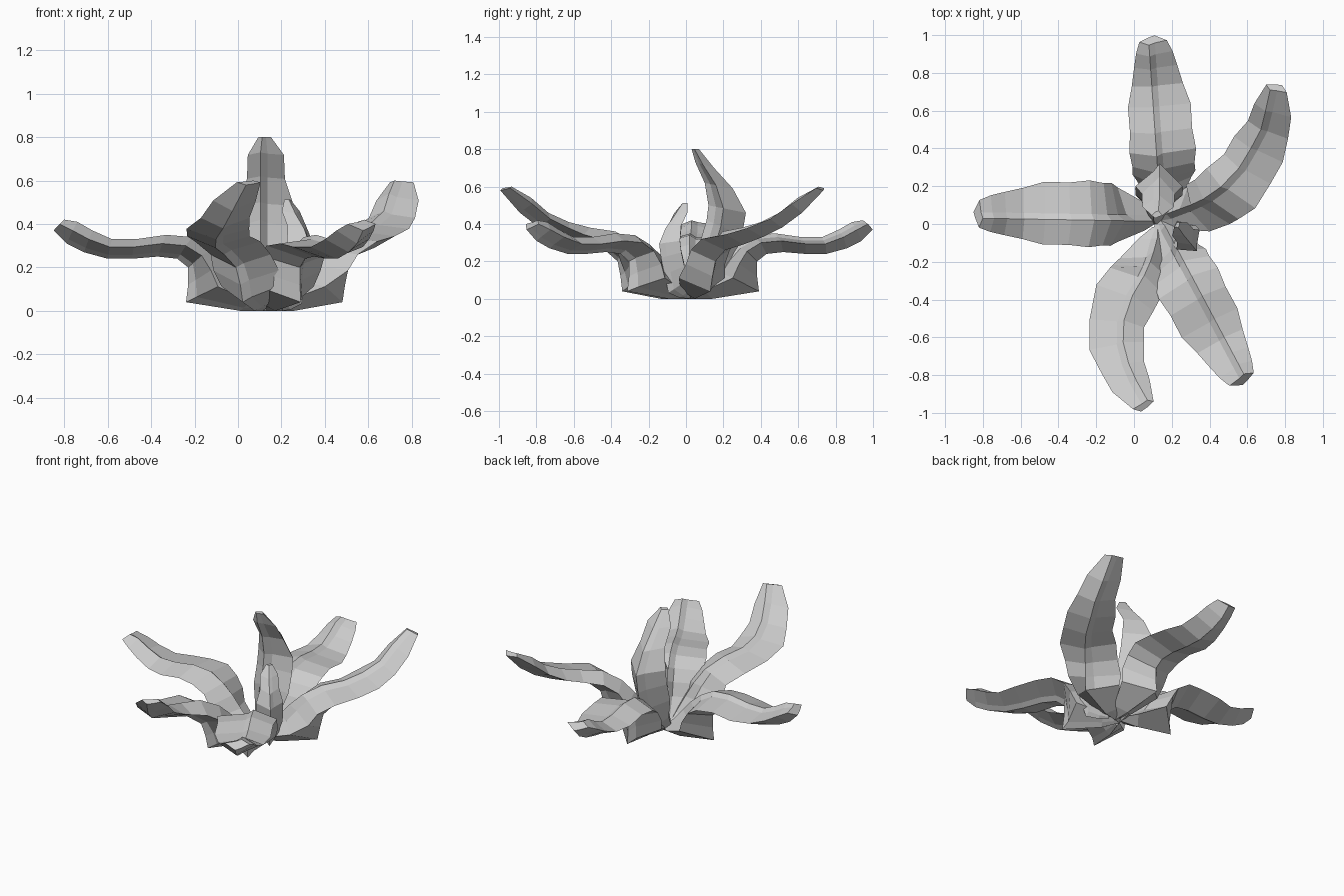
import bpy, bmesh
from math import atan2, cos, sin, radians
from mathutils import Vector, Matrix

start = bpy.data.objects.get("Cube")
if start:
    bpy.data.objects.remove(start, do_unlink=True)

# Single leaf colour
grey = bpy.data.materials.new("leaf grey")
grey.use_nodes = True
colour = (0.6, 0.6, 0.6, 1)
grey.diffuse_color = colour
grey.node_tree.nodes["Principled BSDF"].inputs["Base Color"].default_value = colour

# Stations: keel reach and height, half width, crest reach and height
spreading = [
    (0.00, 0.00, .02, 0.00, .04), (0.12, 0.00, .07, 0.04, .07),
    (0.37, 0.04, .15, 0.12, .16), (0.36, 0.12, .16, 0.18, .23),
    (0.36, 0.20, .17, 0.25, .29), (0.41, 0.24, .17, 0.34, .34),
    (0.50, 0.25, .17, 0.46, .35), (0.62, 0.24, .16, 0.60, .33),
    (0.73, 0.24, .14, 0.71, .33), (0.84, 0.27, .11, 0.80, .37),
    (0.92, 0.31, .10, 0.87, .41), (0.98, 0.37, .07, 0.93, .42)]
rising = [
    (0.00, 0.00, .02, 0.00, .04), (0.12, 0.00, .07, 0.05, .08),
    (0.33, 0.04, .14, 0.12, .16), (0.34, 0.12, .15, 0.18, .23),
    (0.36, 0.20, .16, 0.25, .30), (0.43, 0.26, .16, 0.36, .36),
    (0.55, 0.29, .15, 0.50, .38), (0.66, 0.33, .14, 0.62, .41),
    (0.77, 0.38, .12, 0.73, .46), (0.87, 0.46, .10, 0.82, .54),
    (0.97, 0.58, .06, 0.92, .60)]
upright = [
    (0.00, 0.00, .02, 0.00, .04), (0.10, 0.01, .05, 0.02, .10),
    (0.22, 0.05, .09, 0.05, .20), (0.26, 0.20, .12, 0.08, .32),
    (0.30, 0.34, .13, 0.11, .42), (0.32, 0.46, .12, 0.12, .50),
    (0.25, 0.59, .09, 0.10, .62), (0.15, 0.70, .08, 0.05, .73),
    (0.07, 0.80, .03, 0.03, .80)]

# Sideways curves of the two rising leaves
straight = [0] * len(spreading)
late_bend = [0, .02, .06, .07, .09, .14, .17, .16, .12, .07, 0]
early_bend = [0, .07, .18, .18, .18, .18, .17, .14, .11, .06, 0]


def leaf(name, stations, root, angle, bends=straight, scale=1):
    """Fleshy blade with a keel below, a crest above and a stepped rib."""
    bm = bmesh.new()
    keel = [Vector((s[0], -b, s[1])) for s, b in zip(stations, bends)]
    crest = [Vector((s[3], -b * s[3] / max(s[0], .01), s[4]))
             for s, b in zip(stations, bends)]
    rows = []
    last = len(keel) - 1
    for i, station in enumerate(stations):
        along = keel[min(i + 1, last)] - keel[max(i - 1, 0)]
        turn = atan2(along.y, Vector((along.x, along.z)).length)
        side = Vector((-sin(turn), cos(turn), 0))
        # Alternating widths give the wavy margin
        half = station[2] * (1.04 if i % 2 else .97)
        rib = side * min(.016, half * .3)
        margin = keel[i].lerp(crest[i], .6)
        step = (crest[i] - keel[i]) * .2
        loop = [margin + side * half * .9, crest[i] + rib,
                crest[i] - rib - step, margin - side * half * 1.1,
                keel[i] - rib, keel[i] + rib + step]
        rows.append([bm.verts.new(p) for p in loop])
    for a, b in zip(rows, rows[1:]):
        for j in range(6):
            k = (j + 1) % 6
            bm.faces.new((a[j], a[k], b[k], b[j]))
    bm.faces.new(rows[-1])
    bm.faces.new(rows[0][::-1])
    bmesh.ops.recalc_face_normals(bm, faces=bm.faces)
    place = (Matrix.Translation((*root, 0))
             @ Matrix.Rotation(radians(angle), 4, "Z") @ Matrix.Scale(scale, 4))
    bmesh.ops.transform(bm, matrix=place, verts=bm.verts)
    mesh = bpy.data.meshes.new(name)
    bm.to_mesh(mesh)
    bm.free()
    mesh.materials.append(grey)
    obj = bpy.data.objects.new(name, mesh)
    bpy.context.collection.objects.link(obj)


# Outer rosette
leaf("right_leaf", spreading, (.13, .03), 179)
leaf("back_leaf", spreading, (.16, .02), 94)
leaf("front_left_leaf", spreading, (.13, .02), -62)
leaf("back_left_leaf", rising, (.12, .02), 48, early_bend)
leaf("front_leaf", rising, (.12, -.02), -94, late_bend)

# Inner young leaves
leaf("upright_leaf", upright, (.12, 0), 90)
leaf("small_leaf", upright, (.21, .02), -50, scale=.64)
